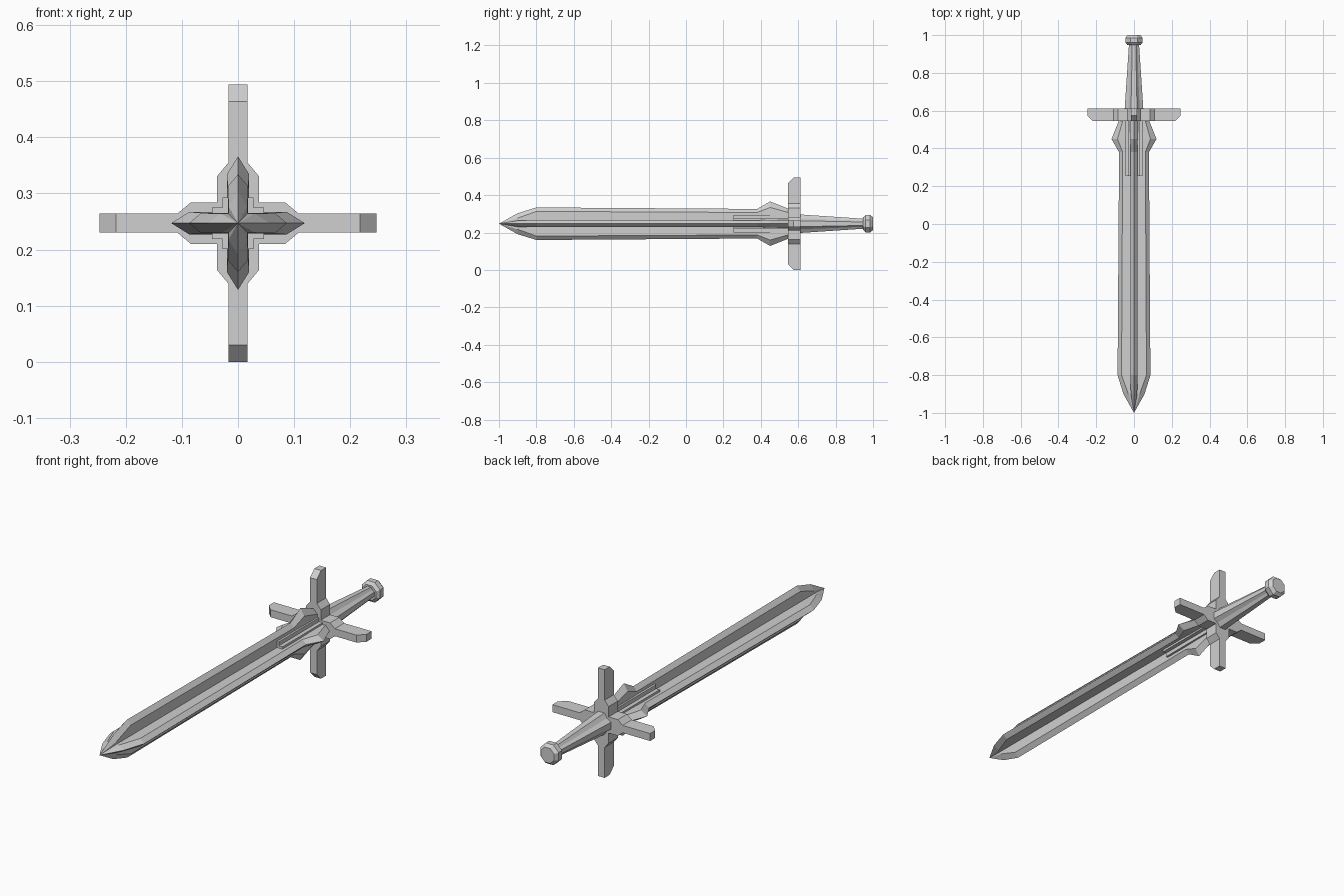
import bpy
import bmesh

AXIS_HEIGHT = 0.247

if "Cube" in bpy.data.objects:
    bpy.data.objects.remove(bpy.data.objects["Cube"], do_unlink=True)

steel = bpy.data.materials.new("grey steel")
steel.use_nodes = True
steel.diffuse_color = (0.63, 0.63, 0.63, 1)
steel.node_tree.nodes["Principled BSDF"].inputs["Base Color"].default_value = steel.diffuse_color


def finish(name, bm):
    """Clean the mesh and place it on the sword's axis."""
    bmesh.ops.remove_doubles(bm, verts=bm.verts[:], dist=0.0002)
    bmesh.ops.recalc_face_normals(bm, faces=bm.faces[:])
    mesh = bpy.data.meshes.new(name)
    bm.to_mesh(mesh)
    bm.free()
    mesh.materials.append(steel)
    obj = bpy.data.objects.new(name, mesh)
    obj.location.z = AXIS_HEIGHT
    bpy.context.collection.objects.link(obj)
    return obj


def four_fold(quadrant):
    """Repeat the points of one quadrant around the axis."""
    points = []
    for turn in range(4):
        points += quadrant
        quadrant = [(-z, x) for x, z in quadrant]
    return points


def loft(name, stations):
    """Join four-fold cross-sections given as (y, quadrant points)."""
    bm = bmesh.new()
    rings = [[bm.verts.new((x, y, z)) for x, z in four_fold(q)] for y, q in stations]
    for a, b in zip(rings, rings[1:]):
        for i in range(len(a)):
            j = (i + 1) % len(a)
            bm.faces.new((a[i], a[j], b[j], b[i]))
    bm.faces.new(rings[0])
    bm.faces.new(rings[-1])
    return finish(name, bm)


def fin(edge, shoulder, half):
    """Sharpened cross: bevelled edge, flat side, inner corner."""
    return [(edge, 0), (shoulder, half), (half, half), (half, shoulder)]


def cross(reach, half, inner):
    """Blunt cross with square arm ends."""
    return [(reach, -half), (reach, half), (inner, inner)]


# Four-edged blade with a flare in front of the guard
point = 0.0001
loft("blade", [
    (-1.0, fin(point, point * 0.6, point * 0.3)),
    (-0.9, fin(0.056, 0.03, 0.017)),
    (-0.8, fin(0.087, 0.066, 0.018)),
    (0.38, fin(0.079, 0.06, 0.018)),
    (0.45, fin(0.119, 0.087, 0.02)),
    (0.56, fin(0.075, 0.056, 0.02)),
])

# Stepped sleeve gripping the base of the blade
sleeve = [(0.046, 0), (0.046, 0.028), (0.028, 0.028), (0.028, 0.046)]
loft("blade_sleeve", [(0.255, sleeve), (0.56, sleeve)])

# Guard hub with bevelled shoulders
hub = [(0.108, -0.017), (0.108, 0.017), (0.084, 0.037), (0.037, 0.037), (0.037, 0.084)]
hub = [(0.108, 0), *hub[1:], (0.017, 0.108)]
loft("guard_hub", [(0.545, hub), (0.612, hub)])

# Four guard arms, chamfered on the blade side of the tips
arm_profile = [(0.1, 0.545), (0.217, 0.545), (0.247, 0.575), (0.247, 0.612), (0.1, 0.612)]
arm_names = ("guard_arm_left", "guard_arm_top", "guard_arm_right", "guard_arm_bottom")
for name, (dx, dz) in zip(arm_names, ((1, 0), (0, 1), (-1, 0), (0, -1))):
    bm = bmesh.new()
    sides = []
    for s in (-0.017, 0.017):
        sides.append([bm.verts.new((r * dx - s * dz, y, r * dz + s * dx)) for r, y in arm_profile])
    for i in range(len(arm_profile)):
        j = (i + 1) % len(arm_profile)
        bm.faces.new((sides[0][i], sides[0][j], sides[1][j], sides[1][i]))
    for side in sides:
        bm.faces.new(side)
    finish(name, bm)

# Tapered, ribbed grip
loft("grip", [
    (0.6, cross(0.05, 0.016, 0.03)),
    (0.96, cross(0.026, 0.009, 0.016)),
])

# Eight-sided pommel with bevelled rims


def octagon(radius):
    return [(radius, -radius * 0.414), (radius, radius * 0.414)]


loft("pommel", [(0.947, octagon(0.034)), (0.96, octagon(0.046)),
                (0.985, octagon(0.046)), (1.0, octagon(0.034))])
